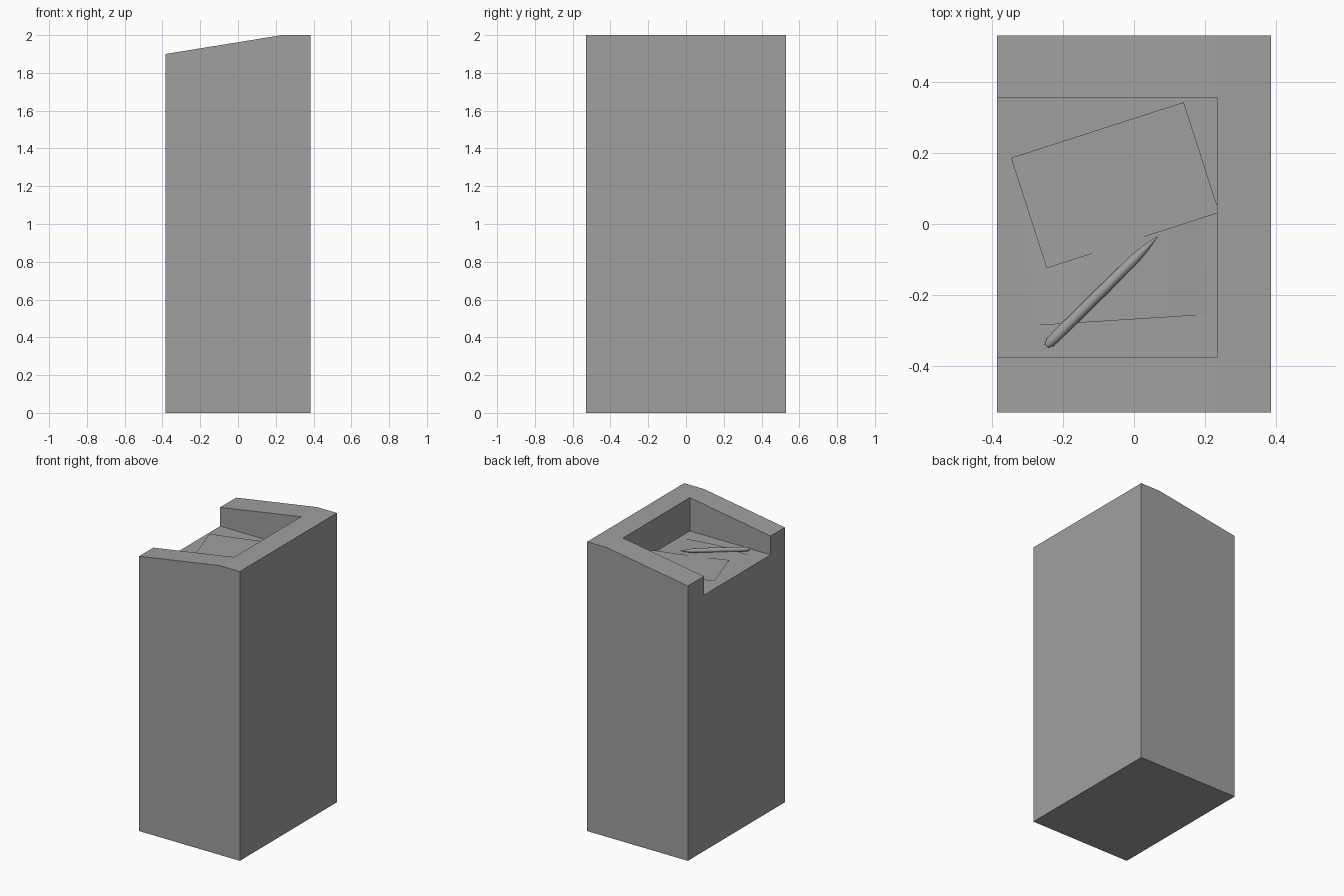
import bpy, bmesh, math
from mathutils import Vector

cube = bpy.data.objects.get("Cube")
if cube:
    bpy.data.objects.remove(cube, do_unlink=True)

FLOOR = 1.77
grey = bpy.data.materials.new("stone_grey")
grey.use_nodes = True
colour = (0.35, 0.35, 0.35, 1)
grey.diffuse_color = colour
grey.node_tree.nodes["Principled BSDF"].inputs["Base Color"].default_value = colour


def make_object(name, bm):
    bmesh.ops.recalc_face_normals(bm, faces=bm.faces)
    mesh = bpy.data.meshes.new(name)
    bm.to_mesh(mesh)
    bm.free()
    mesh.materials.append(grey)
    obj = bpy.data.objects.new(name, mesh)
    bpy.context.collection.objects.link(obj)
    return obj


def prism(name, profile, y0, y1):
    """Extrude an (x, z) profile from y0 to y1."""
    bm = bmesh.new()
    face = bm.faces.new([bm.verts.new((x, y0, z)) for x, z in profile])
    new = bmesh.ops.extrude_face_region(bm, geom=[face])["geom"]
    verts = [v for v in new if isinstance(v, bmesh.types.BMVert)]
    bmesh.ops.translate(bm, vec=(0, y1 - y0, 0), verts=verts)
    return make_object(name, bm)


def select_only(obj):
    bpy.ops.object.select_all(action='DESELECT')
    obj.select_set(True)
    bpy.context.view_layer.objects.active = obj


# Pedestal with a sloping top, and a desk recess open on one side
pedestal = prism("pedestal", [(-0.385, 0), (0.385, 0), (0.385, 2),
                              (0.233, 2), (-0.385, 1.9)], -0.53, 0.53)
cutter = prism("recess_cutter", [(-0.6, FLOOR), (0.233, FLOOR),
                                 (0.233, 2.2), (-0.6, 2.2)], -0.375, 0.355)
cutter.hide_render = True
cut = pedestal.modifiers.new("recess", 'BOOLEAN')
cut.operation = 'DIFFERENCE'
cut.solver = 'EXACT'
cut.object = cutter
select_only(pedestal)
bpy.ops.object.modifier_apply(modifier=cut.name)
bpy.data.objects.remove(cutter, do_unlink=True)


# Curled paper sheets
def sheet(name, centre, angle, ends, middle):
    bm = bmesh.new()
    bmesh.ops.create_grid(bm, x_segments=12, y_segments=2, size=0.5)
    for v in bm.verts:
        bulge = math.cos(v.co.x * math.pi)
        v.co = (v.co.x * 0.51, v.co.y * 0.326, ends + (middle - ends) * bulge)
    obj = make_object(name, bm)
    obj.location = (*centre, FLOOR)
    obj.rotation_euler.z = math.radians(angle)
    select_only(obj)
    bpy.ops.object.shade_smooth()
    return obj


sheet("lower_sheet", (-0.055, -0.108), 3.6, 0.001, 0.016)
sheet("upper_sheet", (-0.053, 0.109), 17.9, 0.022, 0.018)

# Pen: lathed rings along its axis, resting on the sheets
butt, tip = Vector((-0.246, -0.343, 1.785)), Vector((0.065, -0.036, 1.806))
rings = [(0, 0.007), (0.03, 0.014), (0.1, 0.0155), (0.5, 0.0155),
         (0.8, 0.0145), (0.88, 0.011), (1, 0.002)]
SIDES = 12
bm = bmesh.new()
turn = (tip - butt).to_track_quat('Z', 'Y')
loops = []
for t, r in rings:
    loops.append([bm.verts.new(butt.lerp(tip, t) + turn @ Vector(
        (r * math.cos(math.tau * i / SIDES), r * math.sin(math.tau * i / SIDES), 0)))
        for i in range(SIDES)])
for a, b in zip(loops, loops[1:]):
    for i in range(SIDES):
        j = (i + 1) % SIDES
        bm.faces.new((a[i], a[j], b[j], b[i]))
bm.faces.new(loops[0])
bm.faces.new(loops[-1])
pen = make_object("pen", bm)
select_only(pen)
bpy.ops.object.shade_smooth_by_angle(angle=math.radians(40))
